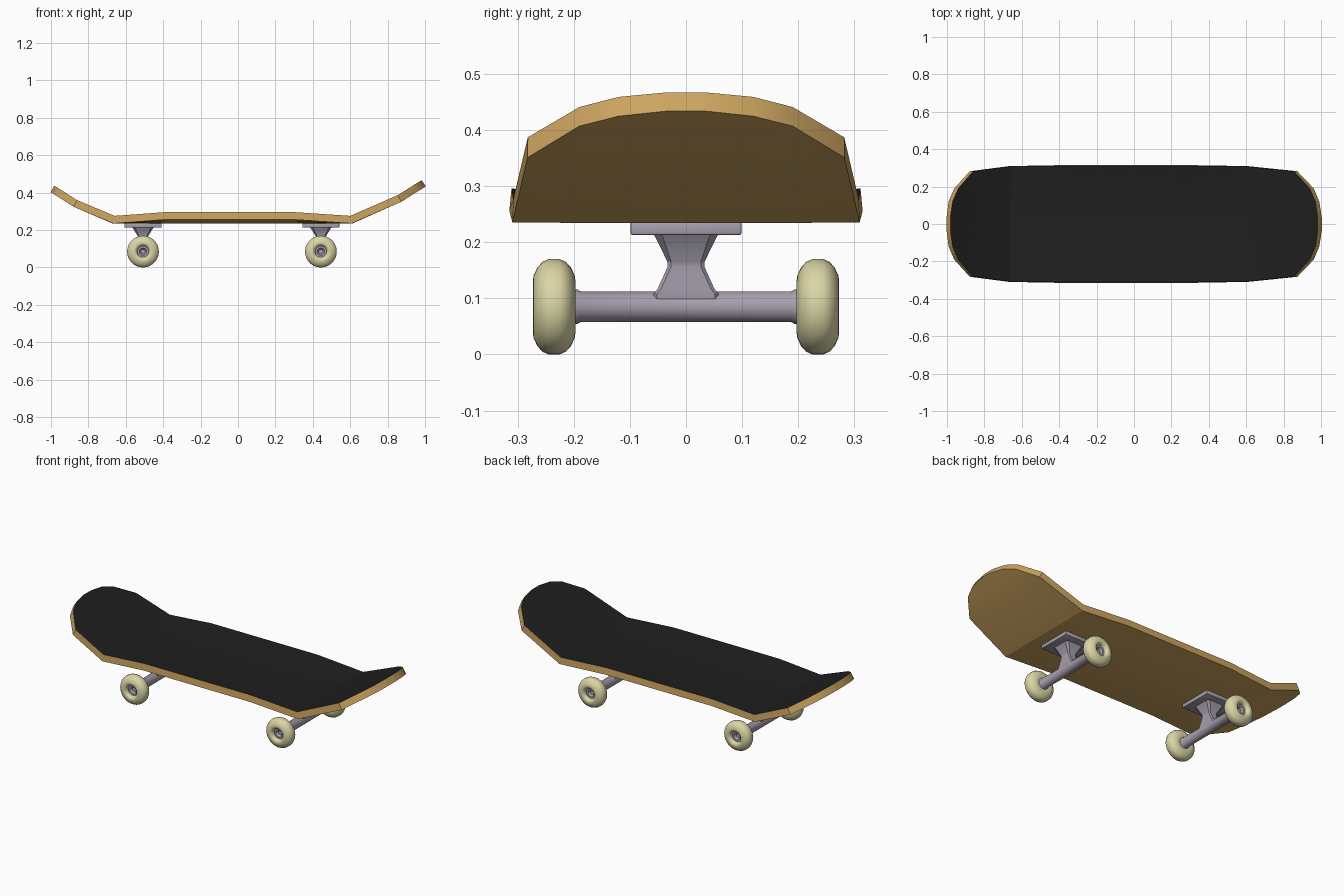
import bpy, bmesh, math
from mathutils import Matrix, Vector

if "Cube" in bpy.data.objects:
    bpy.data.objects.remove(bpy.data.objects["Cube"])


def material(name, rgb):
    m = bpy.data.materials.new(name)
    m.diffuse_color = (*rgb, 1)
    m.use_nodes = True
    m.node_tree.nodes["Principled BSDF"].inputs["Base Color"].default_value = m.diffuse_color
    return m


GRIP = material("black grip", (0.014, 0.014, 0.014))
WOOD = material("maple wood", (0.60, 0.37, 0.115))
METAL = material("grey metal", (0.38, 0.35, 0.42))
URETHANE = material("cream urethane", (0.70, 0.67, 0.38))


def make(name, bm, mats, angle=30, recalc=True):
    if recalc:
        bmesh.ops.recalc_face_normals(bm, faces=bm.faces)
    me = bpy.data.meshes.new(name)
    bm.to_mesh(me)
    bm.free()
    ob = bpy.data.objects.new(name, me)
    bpy.context.collection.objects.link(ob)
    for m in mats:
        me.materials.append(m)
    bpy.ops.object.select_all(action='DESELECT')
    ob.select_set(True)
    bpy.context.view_layer.objects.active = ob
    bpy.ops.object.shade_smooth_by_angle(angle=math.radians(angle))
    return ob


def loft(bm, rings, close_ring, cap=False):
    """Join rows of points with quads."""
    rows = [[bm.verts.new(p) for p in r] for r in rings]
    n = len(rows[0])
    for a, b in zip(rows, rows[1:]):
        for i in range(n if close_ring else n - 1):
            j = (i + 1) % n
            bm.faces.new((a[i], b[i], b[j], a[j]))
    if cap:
        bm.faces.new(rows[0])
        bm.faces.new(rows[-1])


def lathe(name, profile, centre, mat, closed=False, seg=28):
    """Revolve (radius, y) points about the y axis."""
    pts = profile + profile[:1] if closed else profile
    bm = bmesh.new()
    rings = []
    for r, y in pts:
        rings.append([Vector((r * math.cos(t), y, r * math.sin(t))) + Vector(centre)
                      for t in (2 * math.pi * k / seg for k in range(seg))])
    loft(bm, rings, True)
    bmesh.ops.remove_doubles(bm, verts=bm.verts, dist=1e-5)
    return make(name, bm, [mat], 35)


# deck: stations of (x, top z, half width, edge lift)
stations = [
    (-0.982, 0.437, 0.035, 0), (-0.970, 0.430, 0.12, 0), (-0.940, 0.411, 0.19, 0),
    (-0.860, 0.360, 0.282, 0), (-0.660, 0.274, 0.308, 0.002), (-0.39, 0.274, 0.311, 0.022),
    (0.30, 0.274, 0.311, 0.022), (0.60, 0.274, 0.308, 0.002), (0.855, 0.387, 0.282, 0),
    (0.940, 0.441, 0.19, 0), (0.970, 0.459, 0.12, 0), (0.982, 0.467, 0.035, 0)]
bm = bmesh.new()
loft(bm, [[(x, w * t, z + lift * t * t) for t in (-1, -0.75, -0.5, -0.25, 0, 0.25, 0.5, 0.75, 1)]
          for x, z, w, lift in stations], False)
for f in bm.faces:
    f.normal_update()
    if f.normal.z < 0:
        f.normal_flip()
deck = make("deck", bm, [GRIP, WOOD], 20, recalc=False)
solid = deck.modifiers.new("thickness", 'SOLIDIFY')
solid.thickness = 0.04
solid.offset = -1
solid.use_even_offset = True
solid.material_offset = 1        # underside is wood
solid.material_offset_rim = 1    # so is the edge
bpy.ops.object.modifier_apply(modifier="thickness")
bpy.ops.object.shade_smooth_by_angle(angle=math.radians(22))

# trucks and wheels
AXLE_Z = 0.085
for end, cx in (("rear", -0.508), ("front", 0.443)):
    # base plate
    bm = bmesh.new()
    bmesh.ops.create_cube(bm, size=1, matrix=Matrix.Translation((cx, 0, 0.2245))
                          @ Matrix.Diagonal((0.198, 0.198, 0.023, 1)))
    bmesh.ops.bevel(bm, geom=bm.edges[:], offset=0.004, segments=2, affect='EDGES', profile=0.5)
    make(end + "_base_plate", bm, [METAL])

    # waisted hanger neck with clipped corners: (z, half x, half y)
    bm = bmesh.new()
    rings = []
    for z, hx, hy in ((0.216, 0.058, 0.059), (0.208, 0.053, 0.054), (0.165, 0.026, 0.033),
                      (0.156, 0.025, 0.033), (0.116, 0.025, 0.051), (0.108, 0.025, 0.058),
                      (0.085, 0.022, 0.058)):
        c = 0.25 * hx
        rings.append([(cx + sx, sy, z) for sx, sy in (
            (hx, -hy + c), (hx, hy - c), (hx - c, hy), (-hx + c, hy),
            (-hx, hy - c), (-hx, -hy + c), (-hx + c, -hy), (hx - c, -hy))])
    loft(bm, rings, True, cap=True)
    make(end + "_hanger", bm, [METAL], 30)

    # axle, flared at the wheels and dimpled at the ends
    half = [(0, 0.240), (0.012, 0.240), (0.020, 0.252), (0.031, 0.252),
            (0.031, 0.194), (0.0275, 0.188)]
    lathe(end + "_axle", half + [(r, -y) for r, y in reversed(half)], (cx, 0, AXLE_Z), METAL)

    # wheels with rounded tread and recessed centre
    for side, s in (("left", -1), ("right", 1)):
        rim = [(0.030, -0.036), (0.046, -0.038), (0.056, -0.0365), (0.070, -0.030),
               (0.080, -0.021), (0.085, -0.010), (0.085, 0.010), (0.080, 0.021),
               (0.070, 0.030), (0.056, 0.0365), (0.046, 0.038), (0.038, 0.035),
               (0.032, 0.027), (0.030, 0.015)]
        lathe(f"{end}_{side}_wheel", [(r, s * y) for r, y in rim],
              (cx, s * 0.235, AXLE_Z), URETHANE, closed=True)
